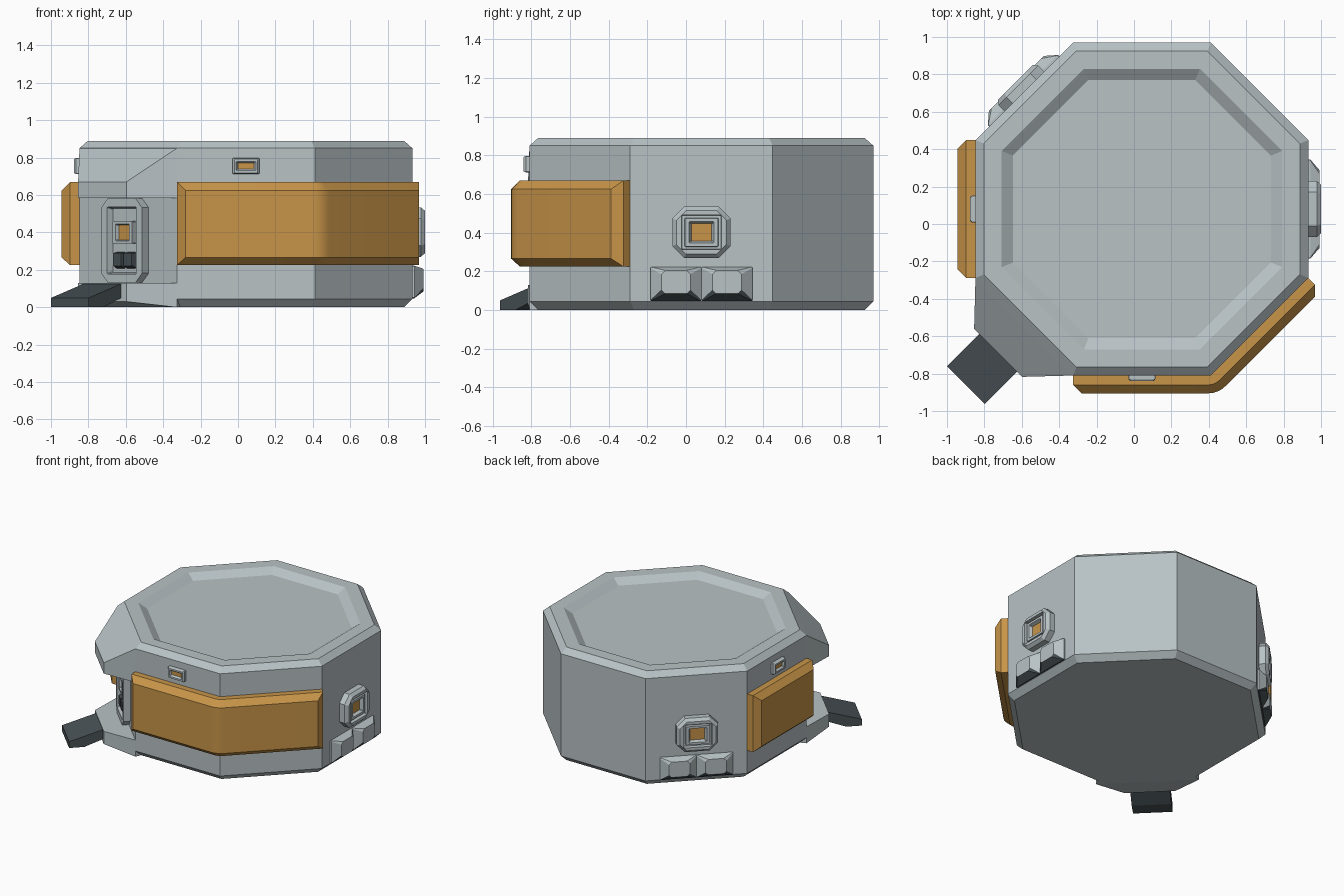
import bpy, bmesh, math
from mathutils import Vector

if "Cube" in bpy.data.objects:
    bpy.data.objects.remove(bpy.data.objects["Cube"])

CX, CY, AP = 0.0425, 0.08, 0.89          # octagon centre and apothem
HS = AP * math.tan(math.pi / 8)          # half side


def material(name, col):
    m = bpy.data.materials.new(name)
    m.diffuse_color = (*col, 1)
    m.use_nodes = True
    m.node_tree.nodes["Principled BSDF"].inputs["Base Color"].default_value = m.diffuse_color
    return m


GREY, ORANGE, DARK = 0, 1, 2
MATS = [material("pale_grey", (0.48, 0.54, 0.56)),
        material("orange", (0.58, 0.30, 0.066)),
        material("dark_slate", (0.066, 0.084, 0.092))]


def finish(bm, name, smooth=False):
    bmesh.ops.recalc_face_normals(bm, faces=bm.faces)
    me = bpy.data.meshes.new(name)
    for f in bm.faces:
        f.smooth = smooth
    bm.to_mesh(me)
    bm.free()
    for m in MATS:
        me.materials.append(m)
    if smooth:
        me.set_sharp_from_angle(angle=math.radians(30))
    ob = bpy.data.objects.new(name, me)
    bpy.context.collection.objects.link(ob)
    return ob


def loft(name, loops, mat=GREY, last=None, strip_cap=False, smooth=False, rule=None):
    """Bridge loops of equal length and cap both ends; 'last' colours the end cap."""
    bm = bmesh.new()
    vs = [[bm.verts.new(p) for p in lp] for lp in loops]
    n = len(loops[0])
    for a, b in zip(vs, vs[1:]):
        for i in range(n):
            bm.faces.new((a[i], a[(i + 1) % n], b[(i + 1) % n], b[i]))
    for f in bm.faces:
        f.material_index = mat
    caps = []
    for lp in (vs[0], vs[-1]):
        if strip_cap:                     # curved cap: quads between both rims
            for i in range(n // 2 - 1):
                caps.append(bm.faces.new((lp[i], lp[i + 1], lp[n - 2 - i], lp[n - 1 - i])))
        else:
            caps.append(bm.faces.new(lp))
    for f in caps:
        f.material_index = mat
    if last is not None:
        caps[-1].material_index = last
    if rule:
        bmesh.ops.recalc_face_normals(bm, faces=bm.faces)
        for f in bm.faces:
            f.material_index = rule(f)
    return finish(bm, name, smooth)


def on_side(deg, u, d, z):
    """Point on the octagon side facing deg: u along it, d outwards from it."""
    a = math.radians(deg)
    r = AP + d
    return Vector((CX + r * math.cos(a) - u * math.sin(a),
                   CY + r * math.sin(a) + u * math.cos(a), z))


def rect(deg, u, z, w, h, c, d):
    """Rectangle with cut corners lying on a side."""
    x, y = w / 2, h / 2
    pts = [(-x + c, -y), (x - c, -y), (x, -y + c), (x, y - c),
           (x - c, y), (-x + c, y), (-x, y - c), (-x, -y + c)]
    return [on_side(deg, u + p, d, z + q) for p, q in pts]


# Main octagonal body with bevelled rims and a sunken roof
def octagon(ap, z):
    r = ap / math.cos(math.pi / 8)
    return [(CX + r * math.cos(math.radians(22.5 + 45 * i)),
             CY + r * math.sin(math.radians(22.5 + 45 * i)), z) for i in range(8)]


loft("body", [octagon(*p) for p in ((0.845, 0), (AP, 0.045), (AP, 0.85),
                                    (0.845, 0.89), (0.75, 0.89), (0.69, 0.85))])

# Entrance canopy and floor on the front-left corner
for name, inner, outer in (("entrance_canopy", (0.585, 0.85), (0.585, 0.67)),
                           ("entrance_floor", (0.0, 0.13), (0.03, 0.13))):
    loops = []
    for d, w, (lo, hi) in ((-0.045, HS - 0.02, (inner[0], inner[1] + (0.04 if inner[0] else 0))),
                           (0, HS, inner), (0.197, 0.182, outer)):
        loops.append([on_side(225, s * w, d, z) for s, z in ((-1, lo), (1, lo), (1, hi), (-1, hi))])
    loft(name, loops)

# Entrance ramp
prof = ((0.17, 0.06), (0.33, 0.0), (0.441, 0.0), (0.441, 0.05), (0.18, 0.13))
loft("ramp", [[on_side(225, s * 0.142, d, z) for d, z in prof] for s in (-1, 1)], DARK)

# Door with recess, window and dark step block
loft("door", [rect(225, 0, 0.357, 0.31, 0.45, 0.05, -0.01),
              rect(225, 0, 0.357, 0.31, 0.45, 0.05, 0.05),
              rect(225, 0, 0.357, 0.22, 0.36, 0.004, 0.05),
              rect(225, 0, 0.357, 0.20, 0.34, 0.004, 0.015)])
loft("door_window", [rect(225, 0, 0.40, 0.15, 0.12, 0.004, 0.01),
                     rect(225, 0, 0.40, 0.15, 0.12, 0.004, 0.045),
                     rect(225, 0, 0.40, 0.105, 0.09, 0.004, 0.045),
                     rect(225, 0, 0.40, 0.09, 0.08, 0.004, 0.025)], GREY, ORANGE)
for u in (-0.04, 0.04):
    loft("door_latch", [rect(225, u, 0.25, 0.07, 0.09, 0.004, 0.01),
                        rect(225, u, 0.255, 0.06, 0.07, 0.004, 0.045)], DARK)

# Hatches with twin scoops beneath, right and back-left sides
for deg in (0, 135):
    loft("hatch", [rect(deg, 0, 0.402, 0.30, 0.265, 0.06, -0.01),
                   rect(deg, 0, 0.402, 0.30, 0.265, 0.06, 0.045),
                   rect(deg, 0, 0.402, 0.26, 0.225, 0.05, 0.068),
                   rect(deg, 0, 0.402, 0.205, 0.18, 0.004, 0.068),
                   rect(deg, 0, 0.402, 0.20, 0.175, 0.004, 0.04),
                   rect(deg, 0, 0.402, 0.175, 0.15, 0.004, 0.04),
                   rect(deg, 0, 0.402, 0.17, 0.145, 0.004, 0.06),
                   rect(deg, 0, 0.402, 0.13, 0.11, 0.004, 0.06),
                   rect(deg, 0, 0.402, 0.105, 0.09, 0.004, 0.035)], GREY, ORANGE)
    for u in (-0.1325, 0.1325):
        loft("scoop", [rect(deg, u, 0.135, 0.265, 0.175, 0.004, -0.01),
                       rect(deg, u, 0.135, 0.265, 0.175, 0.004, 0.01),
                       rect(deg, u, 0.145, 0.15, 0.12, 0.02, 0.06)],
             rule=lambda f: DARK if f.normal.z < -0.3 else GREY)

# Small lamps above the orange panels
for deg in (-90, 180):
    loft("lamp", [rect(deg, 0, 0.755, 0.145, 0.086, 0.004, -0.01),
                  rect(deg, 0, 0.755, 0.145, 0.086, 0.004, 0.018),
                  rect(deg, 0, 0.755, 0.125, 0.075, 0.004, 0.03),
                  rect(deg, 0, 0.755, 0.105, 0.05, 0.004, 0.03),
                  rect(deg, 0, 0.755, 0.085, 0.03, 0.004, 0.015)], GREY, ORANGE)


# Orange armour panels: one wraps front and front-right, one on the left
def panel(name, start, end):
    loops = []
    for d, inset in ((-0.02, 0), (0.05, 0), (0.095, 0.045)):
        path = [on_side(start, -HS + inset, d, 0)]
        if end != start:
            back = 0.03                  # rounded bend around the corner
            r = (AP - back) / math.cos(math.pi / 8)
            m = math.radians((start + end) / 2)
            cor = Vector((CX + r * math.cos(m), CY + r * math.sin(m), 0))
            for i in range(5):
                a = math.radians(start + (end - start) * i / 4)
                path.append(cor + (d + back) * Vector((math.cos(a), math.sin(a), 0)))
        path.append(on_side(end, HS - inset, d, 0))
        lo, hi = 0.225 + inset * 0.9, 0.67 - inset
        loops.append([(p.x, p.y, lo) for p in path] + [(p.x, p.y, hi) for p in reversed(path)])
    loft(name, loops, ORANGE, strip_cap=True, smooth=True)


panel("front_panel", -90, -45)
panel("left_panel", 180, 180)
